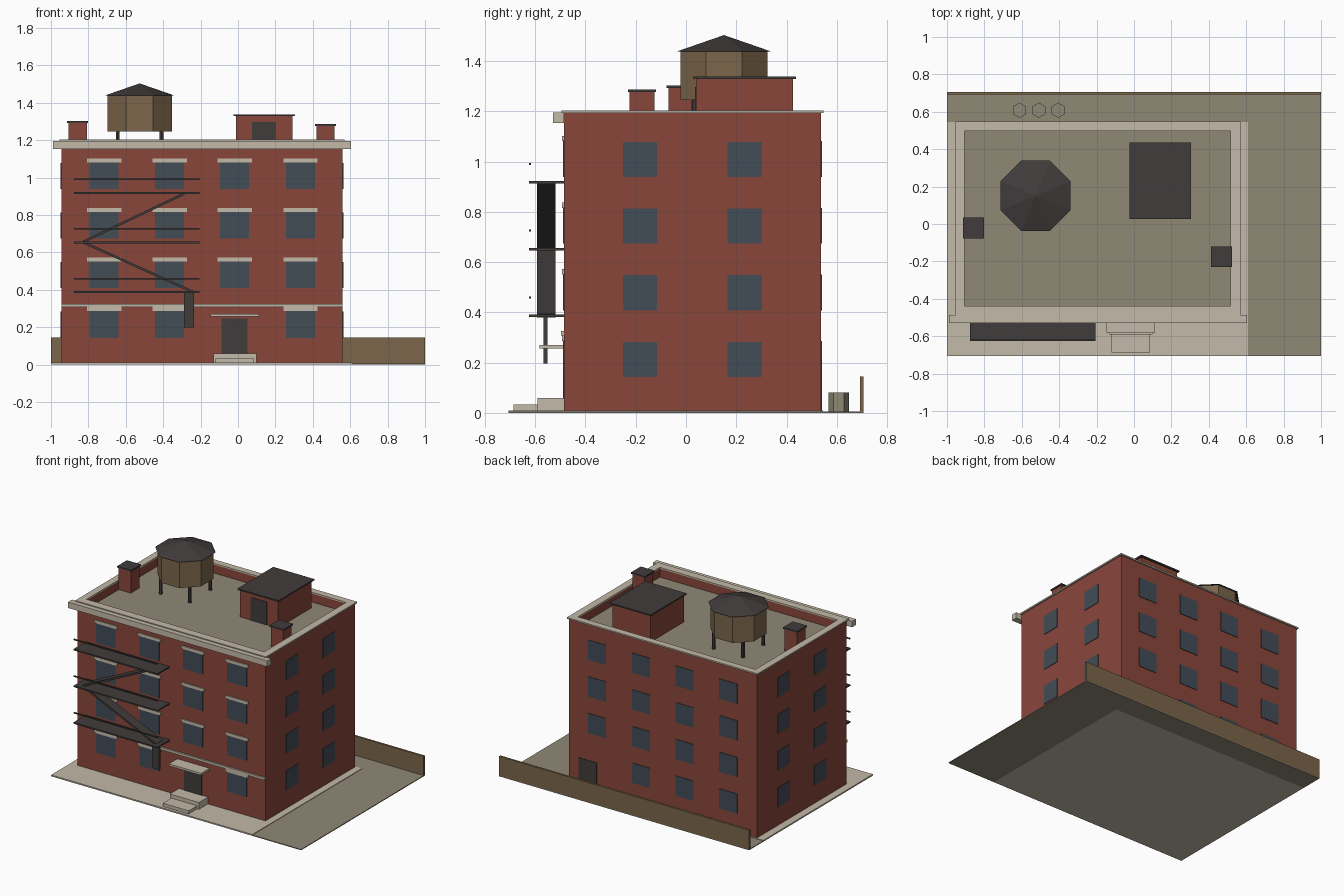
import bpy, bmesh, math
from mathutils import Vector

if "Cube" in bpy.data.objects:
    bpy.data.objects.remove(bpy.data.objects["Cube"])


def material(name, r, g, b):
    lin = lambda c: (c / 255 / 12.92) if c <= 10 else ((c / 255 + 0.055) / 1.055) ** 2.4
    m = bpy.data.materials.new(name)
    m.diffuse_color = (lin(r), lin(g), lin(b), 1)
    m.use_nodes = True
    m.node_tree.nodes["Principled BSDF"].inputs["Base Color"].default_value = m.diffuse_color
    return m


BRICK = material("brick_red", 138, 70, 59)
STONE = material("pale_stone", 195, 186, 168)
LOT = material("lot_grey", 144, 136, 118)
GLASS = material("window_glass", 66, 76, 86)
IRON = material("dark_iron", 66, 60, 60)
WOOD = material("weathered_wood", 124, 102, 75)


def finish(name, bm, mat):
    bmesh.ops.recalc_face_normals(bm, faces=bm.faces)
    me = bpy.data.meshes.new(name)
    bm.to_mesh(me)
    bm.free()
    me.materials.append(mat)
    ob = bpy.data.objects.new(name, me)
    bpy.context.collection.objects.link(ob)
    return ob


def box(name, mat, x0, x1, y0, y1, z0, z1):
    bm = bmesh.new()
    bmesh.ops.create_cube(bm, size=1)
    for v in bm.verts:
        v.co = Vector((x1 if v.co.x > 0 else x0, y1 if v.co.y > 0 else y0, z1 if v.co.z > 0 else z0))
    return finish(name, bm, mat)


def ring(name, mat, outer, inner, z0, z1):
    """Rectangular frame; outer and inner are (x0, x1, y0, y1)."""
    bm = bmesh.new()
    loops = []
    for (x0, x1, y0, y1), z in ((outer, z0), (outer, z1), (inner, z1), (inner, z0)):
        loops.append([bm.verts.new((x, y, z)) for x, y in ((x0, y0), (x1, y0), (x1, y1), (x0, y1))])
    for i in range(4):
        a, b = loops[i], loops[(i + 1) % 4]
        for k in range(4):
            n = (k + 1) % 4
            bm.faces.new((a[k], a[n], b[n], b[k]))
    return finish(name, bm, mat)


def prism(name, mat, x, y, z0, z1, r0, r1, sides, turn=0.0):
    bm = bmesh.new()
    bmesh.ops.create_cone(bm, cap_ends=True, segments=sides, radius1=r0, radius2=r1, depth=z1 - z0)
    ob = finish(name, bm, mat)
    ob.location = (x, y, (z0 + z1) / 2)
    ob.rotation_euler.z = turn
    return ob


def flight(name, xa, za, xb, zb, y0, y1, t):
    """Sloping slab of the fire escape stair."""
    bm = bmesh.new()
    vs = [[bm.verts.new((x, y, z)) for x, z in
           ((xa, za - t), (xb, zb - t), (xb, zb + t), (xa, za + t))] for y in (y0, y1)]
    bm.faces.new(vs[0])
    bm.faces.new(vs[1])
    for i in range(4):
        n = (i + 1) % 4
        bm.faces.new((vs[0][i], vs[0][n], vs[1][n], vs[1][i]))
    return finish(name, bm, IRON)


# Main extents
X0, X1, Y0, Y1 = -0.945, 0.56, -0.486, 0.537
ROOF, TOP = 1.13, 1.193
T = 0.004

# Ground: pavement and L-shaped back lot
box("pavement", STONE, -1, 0.61, -0.707, 0.545, 0, 0.01)
box("side_lot", LOT, 0.61, 1, -0.707, 0.707, 0, 0.006)
box("back_lot", LOT, -1, 0.61, 0.545, 0.707, 0, 0.006)
box("back_fence", WOOD, -1, 1, 0.692, 0.707, 0.002, 0.145)

# Building shell, roof and parapet
inner = (-0.905, 0.516, -0.438, 0.498)
box("brick_body", BRICK, X0, X1, Y0, Y1, 0.002, ROOF)
ring("parapet", BRICK, (X0, X1, Y0, Y1), inner, ROOF, TOP)
box("roof_deck", LOT, *inner, ROOF - 0.002, ROOF + 0.002)
ring("parapet_coping", STONE, (-0.955, 0.57, -0.496, 0.547), inner, TOP, 1.203)
box("front_cornice", STONE, -0.988, 0.605, -0.53, Y0, 1.153, 1.196)
box("belt_course", STONE, X0, X1, -0.498, Y0, 0.308, 0.325)

# Windows, with lintels on the front only
COLS = [-0.715, -0.366, -0.018, 0.334]
for row in range(4):
    z = 0.143 + 0.265 * row
    for c, x in enumerate(COLS):
        if not (row == 0 and c == 2):
            box("front_window", GLASS, x - 0.077, x + 0.077, Y0 - T, Y0, z, z + 0.143)
            box("front_lintel", STONE, x - 0.092, x + 0.092, Y0 - 0.008, Y0, z + 0.143, z + 0.164)
        if not (row == 0 and c == 3):
            box("back_window", GLASS, x - 0.072, x + 0.072, Y1, Y1 + T, z, z + 0.143)
    for y in (-0.183, 0.234):
        box("right_window", GLASS, X1, X1 + T, y - 0.068, y + 0.068, z, z + 0.14)
        box("left_window", GLASS, X0 - T, X0, y - 0.068, y + 0.068, z, z + 0.14)

# Doors, canopy and steps
box("front_door", IRON, -0.088, 0.052, Y0 - T, Y0, 0.05, 0.247)
box("back_door", IRON, 0.337, 0.48, Y1, Y1 + T, 0.006, 0.21)
box("door_canopy", STONE, -0.146, 0.113, -0.582, Y0, 0.256, 0.271)
box("upper_step", STONE, -0.132, 0.1, -0.59, Y0, 0.005, 0.06)
box("lower_step", STONE, -0.121, 0.086, -0.686, -0.59, 0.005, 0.033)

# Fire escape
for z in (0.387, 0.652, 0.917):
    box("escape_platform", IRON, -0.877, -0.207, -0.625, Y0, z - 0.005, z + 0.005)
    box("escape_rail", IRON, -0.877, -0.207, -0.625, -0.617, z + 0.069, z + 0.077)
flight("upper_flight", -0.83, 0.655, -0.285, 0.915, -0.593, -0.52, 0.007)
flight("lower_flight", -0.83, 0.655, -0.237, 0.387, -0.593, -0.52, 0.007)
box("drop_ladder", IRON, -0.29, -0.235, -0.566, -0.551, 0.197, 0.387)

# Stair bulkhead on the roof
box("bulkhead", BRICK, -0.012, 0.292, 0.04, 0.425, ROOF, 1.328)
box("bulkhead_roof", IRON, -0.024, 0.304, 0.028, 0.437, 1.328, 1.338)
box("bulkhead_door", IRON, 0.075, 0.203, 0.04 - T, 0.04, ROOF, 1.297)

# Chimneys
for x, y, z in ((-0.857, -0.021, 1.292), (0.468, -0.175, 1.276)):
    box("chimney", BRICK, x - 0.049, x + 0.049, y - 0.049, y + 0.049, ROOF, z)
    box("chimney_cap", IRON, x - 0.056, x + 0.056, y - 0.056, y + 0.056, z, z + 0.01)

# Water tank
TX, TY = -0.526, 0.151
for sx in (-1, 1):
    for sy in (-1, 1):
        prism("tank_leg", IRON, TX + sx * 0.117, TY + sy * 0.117, ROOF, 1.247, 0.012, 0.012, 6)
prism("tank_barrel", WOOD, TX, TY, 1.245, 1.44, 0.187, 0.187, 8, math.pi / 8)
prism("tank_roof", IRON, TX, TY, 1.438, 1.503, 0.203, 0, 8, math.pi / 8)

# Bins behind the building
for x in (-0.612, -0.509, -0.405):
    prism("bin", LOT, x, 0.608, 0.004, 0.081, 0.041, 0.041, 6)
